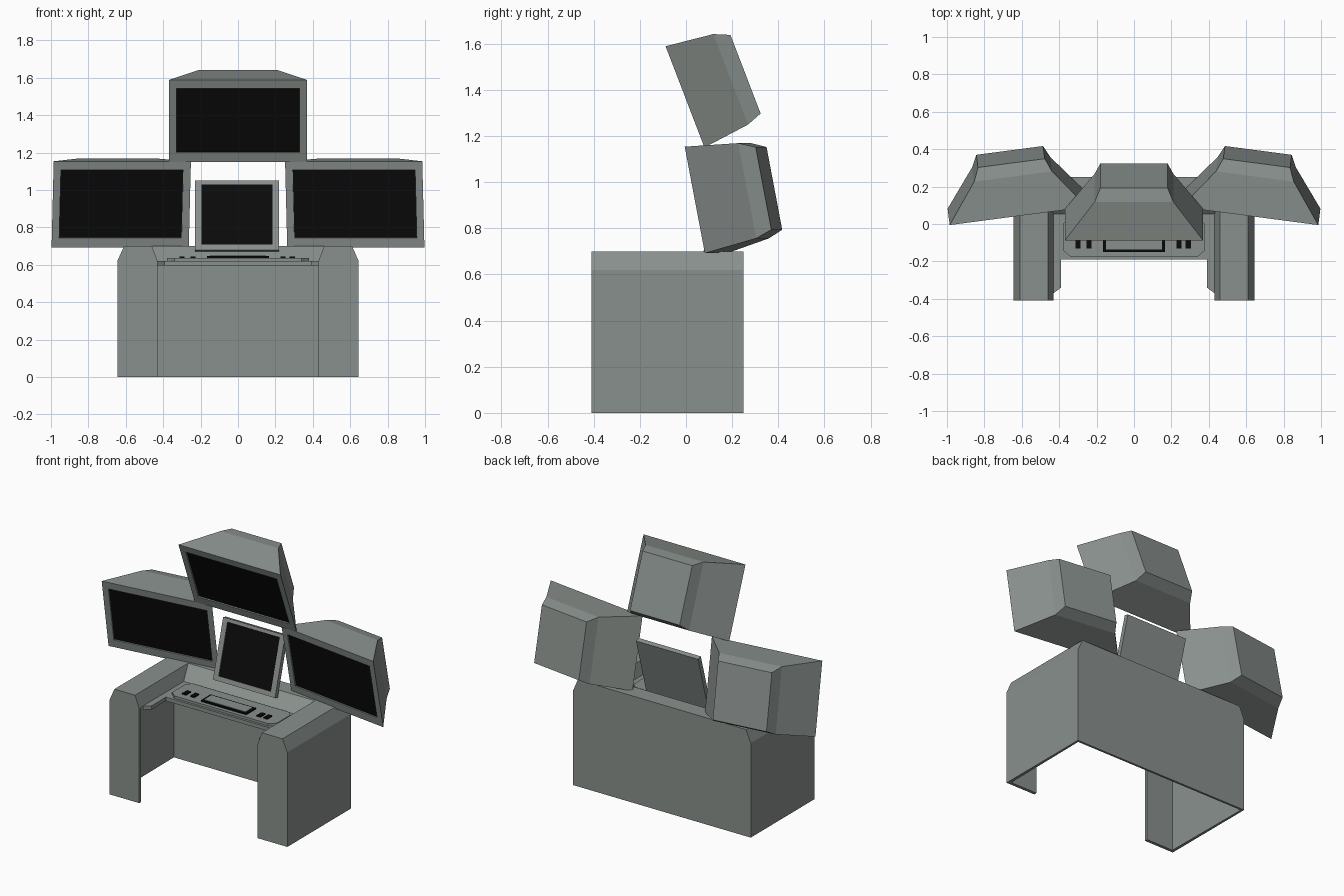
import bpy, bmesh, math
from mathutils import Matrix

if "Cube" in bpy.data.objects:
    bpy.data.objects.remove(bpy.data.objects["Cube"])


def material(name, rgb):
    m = bpy.data.materials.new(name)
    m.diffuse_color = (*rgb, 1)
    m.use_nodes = True
    m.node_tree.nodes["Principled BSDF"].inputs["Base Color"].default_value = m.diffuse_color
    return m


GREY = material("console grey", (0.25, 0.28, 0.265))
BLACK = material("screen black", (0.003, 0.003, 0.003))


def finish(name, bm, mats, recalc=True):
    if recalc:
        bmesh.ops.recalc_face_normals(bm, faces=bm.faces)
    me = bpy.data.meshes.new(name)
    bm.to_mesh(me)
    bm.free()
    for m in mats:
        me.materials.append(m)
    ob = bpy.data.objects.new(name, me)
    bpy.context.collection.objects.link(ob)
    return ob


def prism(name, pts, to3d, a, b, mat):
    """Extrude a flat outline between two depths."""
    bm = bmesh.new()
    r0 = [bm.verts.new(to3d(p, a)) for p in pts]
    r1 = [bm.verts.new(to3d(p, b)) for p in pts]
    n = len(pts)
    bm.faces.new(r0)
    bm.faces.new(r1)
    for i in range(n):
        bm.faces.new((r0[i], r0[(i + 1) % n], r1[(i + 1) % n], r1[i]))
    return finish(name, bm, [mat])


def flat(p, z):
    return (p[0], p[1], z)


def rect_plate(name, x0, x1, y0, y1, z0, z1, mat):
    return prism(name, [(x0, y0), (x1, y0), (x1, y1), (x0, y1)], flat, z0, z1, mat)


def display(name, rings, matrix):
    """Loft of rectangles (depth, half width, bottom, top), back to screen."""
    bm = bmesh.new()
    loops = [[bm.verts.new(p) for p in ((-h, w, a), (h, w, a), (h, w, b), (-h, w, b))]
             for w, h, a, b in rings]
    bm.faces.new(loops[0])
    for p, q in zip(loops, loops[1:]):
        for i in range(4):
            bm.faces.new((p[i], p[(i + 1) % 4], q[(i + 1) % 4], q[i]))
    bm.faces.new(loops[-1]).material_index = 1
    ob = finish(name, bm, [GREY, BLACK])
    ob.matrix_world = matrix
    return ob


# Desk shell: one profile carried around a U, with mitred corners
profile = [(.645, .25, 0), (.645, .25, .62), (.61, .25, .70),
           (.46, .14, .70), (.43, .05, .62)]
bm = bmesh.new()
grid = [[bm.verts.new(c) for c in ((-x, -.41, z), (-x, y, z), (x, y, z), (x, -.41, z))]
        for x, y, z in profile]
for lo, hi in zip(grid, grid[1:]):
    for j in range(3):
        bm.faces.new((lo[j], hi[j], hi[j + 1], lo[j + 1]))
shell = finish("desk_shell", bm, [GREY], recalc=False)
sol = shell.modifiers.new("thickness", 'SOLIDIFY')
sol.thickness = .02
sol.offset = -1

# Front panels of the two desk arms
for side, s in (("left", -1), ("right", 1)):
    outline = [(.43, 0), (.645, 0), (.645, .62), (.61, .70), (.46, .70), (.43, .62)]
    prism(side + "_arm_front", outline,
          lambda p, d, s=s: (s * p[0], d, p[1]), -.41, -.39, GREY)

# Work surface with side ledges
half = [(.43, .06), (.43, -.37), (.39, -.34), (.39, -.19)]
prism("work_surface", half + [(-x, y) for x, y in reversed(half)], flat, .597, .622, GREY)

# Raised control panel with clipped corners
half = [(.35, .03), (.38, .0), (.38, -.14), (.34, -.175)]
prism("control_panel", half + [(-x, y) for x, y in reversed(half)], flat, .62, .638, GREY)

# Keyboard: black rim with a grey field, and controls on both sides
rect_plate("keyboard_rim", -.165, .165, -.15, -.05, .638, .647, BLACK)
rect_plate("keyboard_field", -.15, .15, -.137, -.062, .647, .65, GREY)
for x in (-.30, -.24, .24, .29):
    rect_plate("side_control", x - .014, x + .014, -.13, -.08, .638, .646, BLACK)

# Three large monitors with tapered backs
RINGS = [(.28, .18, .05, .415), (.212, .21, .025, .445), (0, .37, 0, .47),
         (0, .33, .053, .422), (.008, .33, .053, .422)]


def place(x, y, z, yaw, pitch):
    return (Matrix.Translation((x, y, z)) @ Matrix.Rotation(math.radians(yaw), 4, 'Z')
            @ Matrix.Rotation(math.radians(pitch), 4, 'X'))


display("top_monitor", RINGS, place(0, .08, 1.15, 0, 21))
display("right_monitor", RINGS, place(.63, .13, .692, -7.5, 10.8))
display("left_monitor", RINGS, place(-.63, .13, .692, 7.5, 10.8))

# Small centre display, leaning back
display("centre_display",
        [(.03, .225, 0, .385), (0, .225, 0, .385), (0, .19, .03, .365), (.005, .19, .03, .365)],
        place(-.006, .07, .68, 0, -16))
